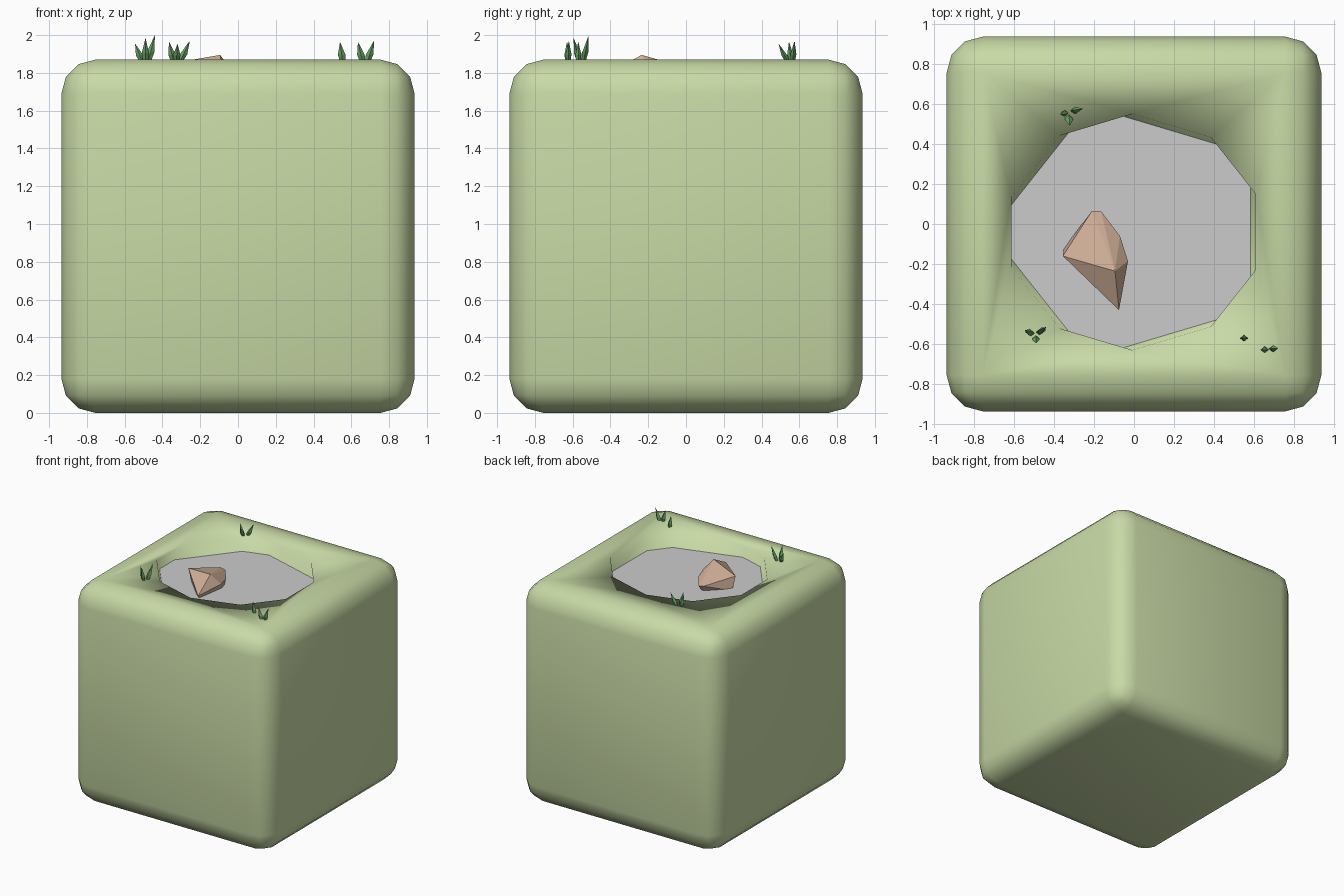
import bpy, bmesh, math
from mathutils import Vector

if "Cube" in bpy.data.objects:
    bpy.data.objects.remove(bpy.data.objects["Cube"])


def material(name, rgb):
    m = bpy.data.materials.new(name)
    m.diffuse_color = (*rgb, 1)
    m.use_nodes = True
    m.node_tree.nodes["Principled BSDF"].inputs["Base Color"].default_value = m.diffuse_color
    return m


def finish(bm, name, mat=None):
    me = bpy.data.meshes.new(name)
    bmesh.ops.recalc_face_normals(bm, faces=bm.faces)
    bm.to_mesh(me)
    bm.free()
    ob = bpy.data.objects.new(name, me)
    bpy.context.collection.objects.link(ob)
    if mat:
        me.materials.append(mat)
    return ob


moss = material("moss", (0.58, 0.70, 0.38))
grass = material("grass", (0.14, 0.36, 0.13))
clay = material("stone", (0.63, 0.43, 0.31))

# cutter for the pool: stretched icosahedron whose waist lies at the block top
bpy.ops.mesh.primitive_ico_sphere_add(subdivisions=1, radius=1, location=(0, -0.04, 1.88))
cutter = bpy.context.object
cutter.name = "pool_cutter"
cutter.scale = (0.754, 0.693, 0.6)
cutter.data.materials.append(moss)
cutter.data.polygons.foreach_set("use_smooth", [True] * len(cutter.data.polygons))
cutter.hide_render = True
cutter.hide_set(True)

# rounded block with the pool hollowed out
bpy.ops.mesh.primitive_cube_add(size=1.87, location=(0, 0, 0.935))
block = bpy.context.object
block.name = "block"
block.data.materials.append(moss)
block.data.polygons.foreach_set("use_smooth", [True] * 6)
bev = block.modifiers.new("round", 'BEVEL')
bev.width = 0.18
bev.segments = 3
cut = block.modifiers.new("pool", 'BOOLEAN')
cut.operation = 'DIFFERENCE'
cut.solver = 'EXACT'
cut.object = cutter

# water surface, its rim tucked into the pool wall
bm = bmesh.new()
ring = [bm.verts.new((0.68 * math.cos(a), 0.63 * math.sin(a) - 0.04, 1.76))
        for a in (math.radians(18 + 36 * i) for i in range(10))]
bm.faces.new(ring)
finish(bm, "water")

# faceted stone in the pool
bm = bmesh.new()
for p in [(-0.095, -0.235, 1.895), (-0.355, -0.16, 1.85), (-0.21, 0.065, 1.81),
          (-0.165, 0.065, 1.80), (-0.07, -0.06, 1.80), (-0.03, -0.185, 1.81),
          (-0.075, -0.43, 1.79), (-0.35, -0.12, 1.74), (-0.19, 0.02, 1.72),
          (-0.06, -0.12, 1.72), (-0.10, -0.36, 1.72), (-0.28, -0.20, 1.70)]:
    bm.verts.new(p)
bmesh.ops.convex_hull(bm, input=bm.verts)
finish(bm, "stone", clay)


# grass tufts: four-sided blades leaning out from a shared root
def blade(bm, root, tip):
    root, tip = Vector(root), Vector(tip)
    mid = root.lerp(tip, 0.4)
    rings = []
    for c, r in ((root, 0.013), (mid, 0.02)):
        rings.append([bm.verts.new(c + Vector((r * math.cos(a), 0.8 * r * math.sin(a), 0)))
                      for a in (i * math.pi / 2 for i in range(4))])
    top = bm.verts.new(tip)
    bm.faces.new(rings[0])
    for i in range(4):
        j = (i + 1) % 4
        bm.faces.new((rings[0][i], rings[0][j], rings[1][j], rings[1][i]))
        bm.faces.new((rings[1][i], rings[1][j], top))


tufts = [
    ((-0.49, -0.555), [(-0.545, -0.53, 1.955), (-0.44, -0.515, 2.0), (-0.49, -0.595, 1.985)]),
    ((-0.33, 0.56), [(-0.365, 0.545, 1.965), (-0.255, 0.575, 1.97), (-0.32, 0.49, 1.955)]),
    ((0.56, -0.57), [(0.54, -0.57, 1.965)]),
    ((0.67, -0.625), [(0.635, -0.63, 1.965), (0.72, -0.62, 1.97)]),
]
for n, ((x, y), tips) in enumerate(tufts, 1):
    bm = bmesh.new()
    for t in tips:
        blade(bm, (x + 0.25 * (t[0] - x), y + 0.25 * (t[1] - y), 1.85), t)
    finish(bm, f"grass_tuft_{n}", grass)
